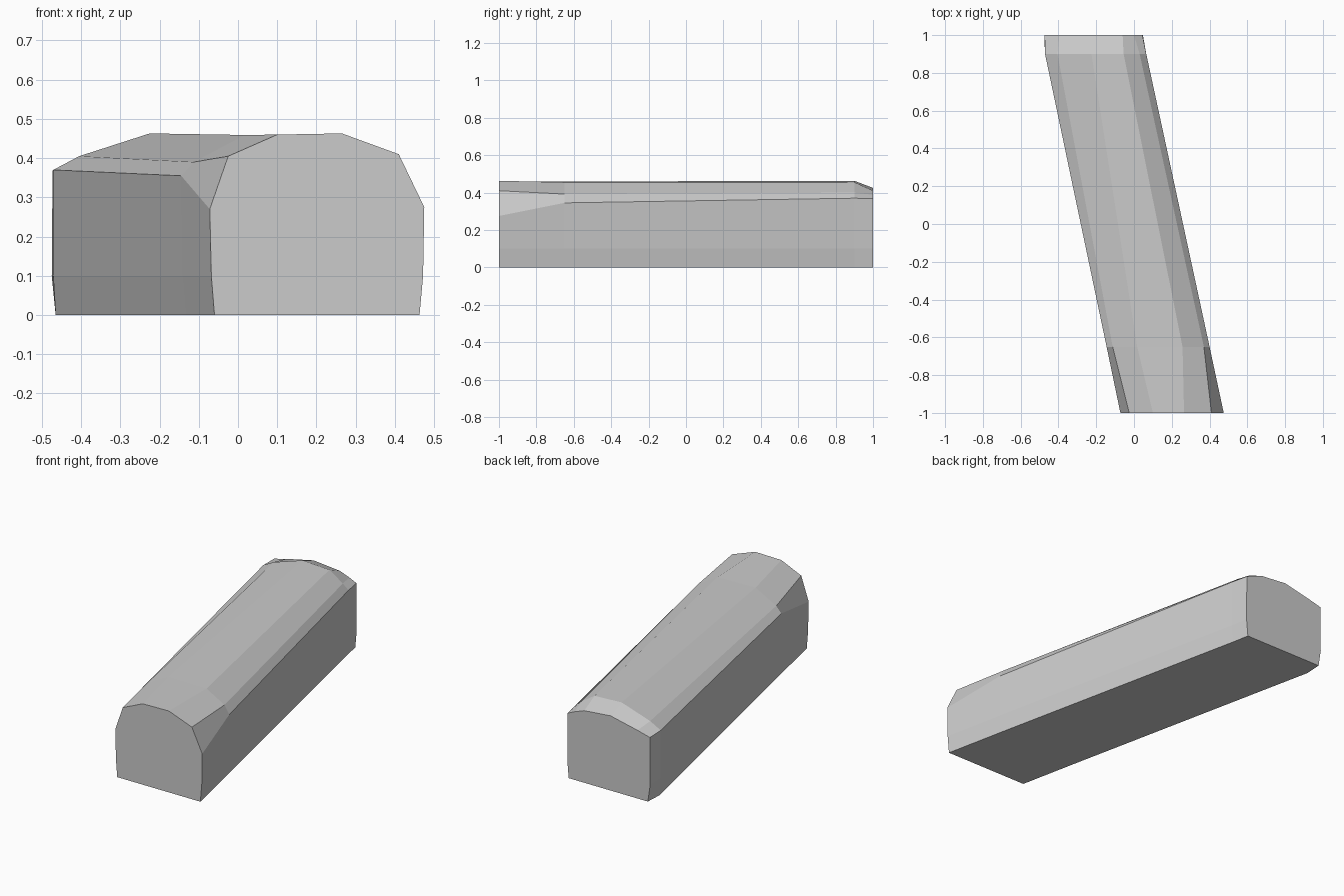
import bpy, bmesh

# Cross-sections along the slanted bar: y, centre x, profile (x offset, z)
sections = [
    (-1.0, 0.20, [(-.26, 0), (-.268, .1), (-.272, .27), (-.225, .405), (-.10, .46),
                  (.065, .463), (.21, .41), (.275, .275), (.272, .1), (.263, 0)]),
    (-0.65, 0.127, [(-.26, 0), (-.268, .1), (-.272, .355), (-.24, .39), (-.11, .459),
                    (.13, .455), (.243, .392), (.273, .345), (.272, .1), (.263, 0)]),
    (0.9, -0.205, [(-.26, 0), (-.266, .1), (-.266, .37), (-.20, .405), (-.02, .463),
                   (.15, .455), (.235, .40), (.27, .37), (.27, .1), (.262, 0)]),
    (1.0, -0.215, [(-.245, 0), (-.26, .1), (-.258, .368), (-.18, .388), (-.01, .425),
                   (.155, .41), (.215, .388), (.26, .368), (.262, .1), (.253, 0)]),
]

# Loft the sections and cap both ends
bm = bmesh.new()
rings = [[bm.verts.new((cx + x, y, z)) for x, z in profile] for y, cx, profile in sections]
for a, b in zip(rings, rings[1:]):
    n = len(a)
    for i in range(n):
        j = (i + 1) % n
        bm.faces.new((a[i], a[j], b[j], b[i]))
bm.faces.new(rings[0])
bm.faces.new(rings[-1])
bmesh.ops.recalc_face_normals(bm, faces=bm.faces)

mesh = bpy.data.meshes.new("rounded_bar")
bm.to_mesh(mesh)
bm.free()
bar = bpy.data.objects.new("rounded_bar", mesh)
bpy.context.collection.objects.link(bar)
